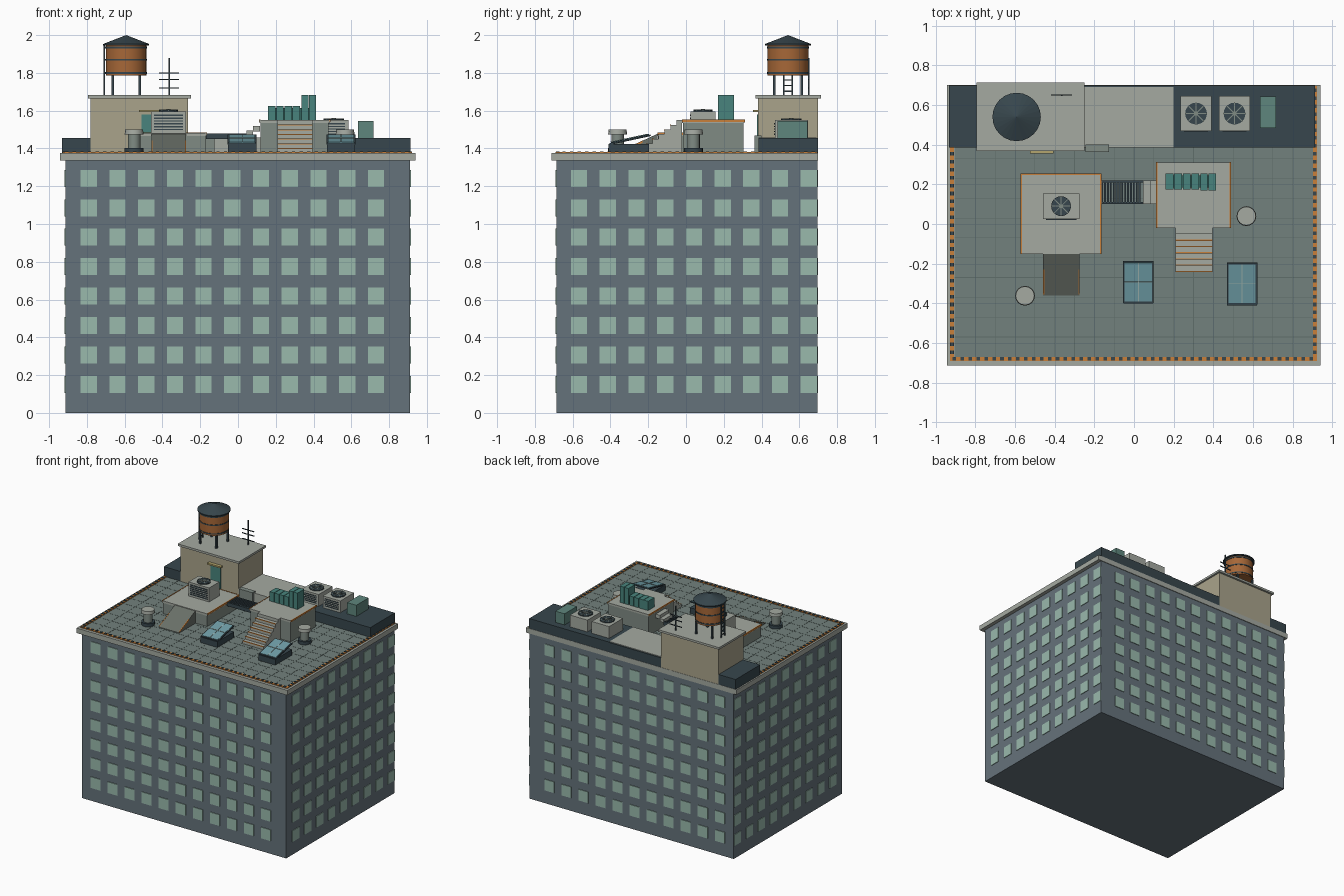
import bpy, bmesh
from math import pi, cos, sin, atan2, hypot
from mathutils import Matrix, Vector

if "Cube" in bpy.data.objects:
    bpy.data.objects.remove(bpy.data.objects["Cube"])

mats = {}
def paint(ob, hexcol):
    if hexcol not in mats:
        m = bpy.data.materials.new("paint_" + hexcol)
        lin = [(int(hexcol[i:i + 2], 16) / 255) ** 2.2 for i in (0, 2, 4)]
        m.diffuse_color = (*lin, 1)
        m.use_nodes = True
        m.node_tree.nodes["Principled BSDF"].inputs["Base Color"].default_value = m.diffuse_color
        mats[hexcol] = m
    ob.data.materials.append(mats[hexcol])
    return ob

def finish(name, bm, col):
    me = bpy.data.meshes.new(name)
    bmesh.ops.recalc_face_normals(bm, faces=bm.faces)
    bm.to_mesh(me)
    bm.free()
    ob = bpy.data.objects.new(name, me)
    bpy.context.collection.objects.link(ob)
    return paint(ob, col)

def boxes(name, items, col):
    """items: (x0, x1, y0, y1, z0, z1)"""
    bm = bmesh.new()
    for x0, x1, y0, y1, z0, z1 in items:
        M = Matrix.Translation(((x0 + x1) / 2, (y0 + y1) / 2, (z0 + z1) / 2)) @ \
            Matrix.Diagonal((x1 - x0, y1 - y0, z1 - z0, 1))
        bmesh.ops.create_cube(bm, size=1, matrix=M)
    return finish(name, bm, col)

def cyls(name, items, col, n=24):
    """items: (x, y, z0, z1, r0, r1)"""
    bm = bmesh.new()
    for x, y, z0, z1, r0, r1 in items:
        bmesh.ops.create_cone(bm, cap_ends=True, segments=n, radius1=r0, radius2=r1, depth=z1 - z0,
                              matrix=Matrix.Translation((x, y, (z0 + z1) / 2)))
    bmesh.ops.dissolve_degenerate(bm, dist=1e-6, edges=bm.edges)
    ob = finish(name, bm, col)
    for p in ob.data.polygons:
        p.use_smooth = n > 12 and abs(p.normal.z) < 0.9 and len(p.vertices) == 4
    return ob

def extrude_x(name, pts, x0, x1, col):
    """side profile (y, z) swept along x"""
    bm = bmesh.new()
    f = bm.faces.new([bm.verts.new((x0, y, z)) for y, z in pts])
    r = bmesh.ops.extrude_face_region(bm, geom=[f])
    bmesh.ops.translate(bm, verts=[v for v in r["geom"] if isinstance(v, bmesh.types.BMVert)], vec=(x1 - x0, 0, 0))
    return finish(name, bm, col)

WALL, GLASS, LIGHT, ROOF, DARK = "65727A", "98B8AB", "A3A8A0", "72807C", "3A484E"
ORANGE, TEAL, BEIGE, SIDE, SKY = "C97F3C", "4A837C", "A8A28A", "7F8A83", "6F9DA6"
R = 1.377

# main block and cornice
boxes("building_body", [(-.913, .91, -.685, .695, 0, 1.34)], WALL)
boxes("cornice", [(-.943, .94, -.713, .7, 1.335, 1.375)], LIGHT)
boxes("roof_deck", [(-.905, .905, -.67, .39, 1.37, R)], ROOF)

# windows on all four walls
win = []
h, w, e = .045, .043, .005
for k in range(8):
    z = .15 + .156 * k
    for i in range(11):
        x = -.79 + .152 * i
        win += [(x - w, x + w, -.685 - e, -.68, z - h, z + h), (x - w, x + w, .69, .695 + e, z - h, z + h)]
    for j in range(9):
        y = -.566 + .152 * j
        win += [(-.913 - e, -.908, y - w, y + w, z - h, z + h), (.905, .91 + e, y - w, y + w, z - h, z + h)]
boxes("windows", win, GLASS)

# roof seams and striped edge
seams = [(-.9 + .1 * i - .0015, -.9 + .1 * i + .0015, -.67, .385, R - .002, R + .001) for i in range(1, 18)]
seams += [(-.905, .905, -.67 + .1 * i - .0015, -.67 + .1 * i + .0015, R - .002, R + .001) for i in range(1, 11)]
boxes("roof_seams", seams, "5F6D69")
boxes("edge_strip", [(-.928, .922, -.69, -.67, 1.37, 1.38), (-.928, -.908, -.69, .385, 1.37, 1.38),
                     (.902, .922, -.69, .695, 1.37, 1.38)], ORANGE)
dash = [(-.915 + .04 * i, -.897 + .04 * i, -.689, -.671, 1.375, 1.384) for i in range(46)]
for j in range(34):
    y = -.655 + .04 * j
    dash.append((.903, .921, y, y + .018, 1.375, 1.384))
    if y < .37:
        dash.append((-.927, -.909, y, y + .018, 1.375, 1.384))
boxes("edge_dashes", dash, DARK)

# raised rear strip
boxes("rear_plinth", [(-.932, -.77, .385, .698, R - .005, 1.455), (.2, .912, .385, .698, R - .005, 1.455),
                      (-.27, .2, .66, .698, R - .005, 1.452)], DARK)
boxes("rear_ledge", [(-.27, .2, .385, .69, R - .005, 1.457)], LIGHT)
boxes("junction_box", [(-.245, -.125, .362, .4, R, 1.468)], SIDE)

# penthouse
boxes("penthouse", [(-.78, -.265, .382, .698, R - .005, 1.67)], BEIGE)
boxes("penthouse_cap", [(-.795, -.25, .367, .714, 1.665, 1.682)], LIGHT)
boxes("penthouse_door", [(-.51, -.42, .376, .39, R, 1.58)], TEAL)
boxes("door_canopy", [(-.525, -.405, .355, .39, 1.592, 1.604)], "B3A56E")

# water tank
tx, ty = -.592, .54
cyls("tank_barrel", [(tx, ty, 1.785, 1.95, .108, .108)], "A5673A", 24)
cyls("tank_bands", [(tx, ty, z, z + .009, .111, .111) for z in (1.795, 1.865, 1.93)], DARK, 24)
cyls("tank_roof", [(tx, ty, 1.945, 1.953, .122, .122), (tx, ty, 1.953, 2.0, .122, 0)], DARK, 24)
boxes("tank_legs", [(tx + a - .007, tx + a + .007, ty + b - .007, ty + b + .007, 1.68, 1.787)
                    for a in (-.072, .072) for b in (-.072, .072)], DARK)
lad = [(-.712, -.704, y - .004, y + .004, 1.68, 1.95) for y in (.517, .563)]
lad += [(-.711, -.705, .517, .563, 1.7 + .03 * i, 1.706 + .03 * i) for i in range(9)]
boxes("tank_ladder", lad, DARK)

# antenna
ant = [(-.369, -.361, .646, .654, 1.68, 1.88)]
ant += [(-.365 - s, -.365 + s, .647, .653, z - .003, z + .003) for z, s in ((1.72, .053), (1.765, .053), (1.8, .053))]
boxes("antenna", ant, DARK)

# fan: dark disc, hub and blades
def fan(name, x, y, z, r):
    cyls(name + "_disc", [(x, y, z - .005, z + .006, r, r)], DARK, 24)
    bm = bmesh.new()
    for i in range(4):
        M = Matrix.Translation((x, y, z + .007)) @ Matrix.Rotation(pi * i / 4, 4, 'Z') @ \
            Matrix.Diagonal((2 * r, .005, .004, 1))
        bmesh.ops.create_cube(bm, size=1, matrix=M)
    finish(name + "_guard", bm, SIDE)
    cyls(name + "_hub", [(x, y, z, z + .011, r * .2, r * .2)], SIDE, 12)

# rear condenser units
for i, x in enumerate((.313, .507)):
    boxes(f"condenser_{i}", [(x - .078, x + .078, .47, .645, 1.455, 1.55)], LIGHT)
    boxes(f"condenser_louvres_{i}", [(x - .06, x + .06, .466, .475, 1.472 + .014 * k, 1.478 + .014 * k)
                                     for k in range(5)], DARK)
    fan(f"condenser_fan_{i}", x, .557, 1.55, .055)
boxes("utility_cabinet", [(.635, .717, .485, .642, 1.455, 1.545)], "5F857C")

# left platform with ramp and cooling unit
boxes("left_platform", [(-.565, -.172, -.147, .247, R, 1.465)], SIDE)
boxes("left_platform_top", [(-.57, -.168, -.152, .252, 1.465, 1.482)], LIGHT)
boxes("left_platform_trim", [(-.573, -.566, -.152, .254, 1.47, 1.484), (-.172, -.165, -.152, .254, 1.47, 1.484),
                             (-.573, -.165, .248, .255, 1.47, 1.484)], ORANGE)
extrude_x("ramp", [(-.15, R), (-.15, 1.478), (-.36, R + .003), (-.36, R)], -.458, -.275, "6A7069")
for x in (-.458, -.281):
    extrude_x("ramp_marks", [(-.23, 1.43), (-.23, 1.442), (-.355, 1.383), (-.355, R)], x, x + .006, ORANGE)
boxes("cooling_unit", [(-.46, -.275, .025, .155, 1.482, 1.595)], LIGHT)
boxes("cooling_unit_grille", [(-.445, -.29, .021, .03, 1.497 + .015 * k, 1.504 + .015 * k) for k in range(6)], DARK)
fan("cooling_fan", -.368, .09, 1.597, .05)

# bridge with grating, steps up to right platform
boxes("bridge_beams", [(-.17, .045, y, y + .01, 1.45, 1.48) for y in (.1, .21)], DARK)
boxes("bridge_slats", [(-.165 + .0145 * i, -.156 + .0145 * i, .1, .22, 1.466, 1.478) for i in range(14)], DARK)
boxes("bridge_steps", [(.045, .08, .1, .22, 1.47, 1.495), (.08, .117, .1, .22, 1.49, 1.52)], LIGHT)

# right platform with stairs
boxes("right_platform", [(.12, .48, -.015, .305, R, 1.535)], SIDE)
boxes("right_platform_top", [(.115, .485, -.02, .31, 1.535, 1.55)], LIGHT)
boxes("right_platform_trim", [(.482, .489, -.02, .312, 1.54, 1.552), (.112, .118, -.02, .312, 1.54, 1.552)], ORANGE)
n, d, hz = 7, .22 / 7, (1.55 - R) / 7
prof = [(-.02, R), (-.24, R)]
for i in range(n):
    y, z = -.24 + d * i, R + hz * (i + 1)
    prof += [(y, z), (y + d, z)]
extrude_x("stairs", prof[:-1] + [(-.02, 1.55)], .21, .395, LIGHT)
boxes("stair_nosings", [(.21, .395, -.242 + d * i, -.236 + d * i, R + hz * (i + 1) - .005, R + hz * (i + 1) + .001)
                        for i in range(n - 1)], ORANGE)

# teal ventilator bank
bank = [(.16 + .043 * i, .199 + .043 * i, .175, .255, 1.55, 1.625) for i in range(4)]
bank += [(.335, .372, .17, .255, 1.55, 1.682), (.376, .413, .17, .255, 1.55, 1.682)]
boxes("ventilator_bank", bank, TEAL)
boxes("ventilator_core", [(.165, .41, .185, .245, 1.55, 1.615)], "35625D")

# skylights: dark curb, tilted glazed lid with bars
for i, (x, y) in enumerate(((.022, -.292), (.545, -.3))):
    boxes(f"skylight_curb_{i}", [(x - .075, x + .075, y - .11, y + .105, R, 1.423)], DARK)
    M = Matrix.Translation((x, y, 1.448)) @ Matrix.Rotation(atan2(.045, .21), 4, 'X')
    L = hypot(.21, .045)
    boxes(f"skylight_frame_{i}", [(-.077, .077, -L / 2, L / 2, -.005, .003)], DARK).matrix_world = M
    boxes(f"skylight_glass_{i}", [(-.069, .069, -L / 2 + .008, L / 2 - .008, 0, .006)], SKY).matrix_world = M
    boxes(f"skylight_bars_{i}", [(-.002, .002, -L / 2 + .008, L / 2 - .008, 0, .009),
                                 (-.069, .069, -.002, .002, 0, .009)], "9FB4B0").matrix_world = M

# mushroom vents
for i, (x, y) in enumerate(((-.55, -.362), (.567, .04))):
    cyls(f"vent_base_{i}", [(x, y, R, 1.403, .05, .05)], DARK, 16)
    cyls(f"vent_neck_{i}", [(x, y, 1.4, 1.48, .033, .033)], SIDE, 16)
    cyls(f"vent_cap_{i}", [(x, y, 1.475, 1.5, .05, .047)], LIGHT, 16)
